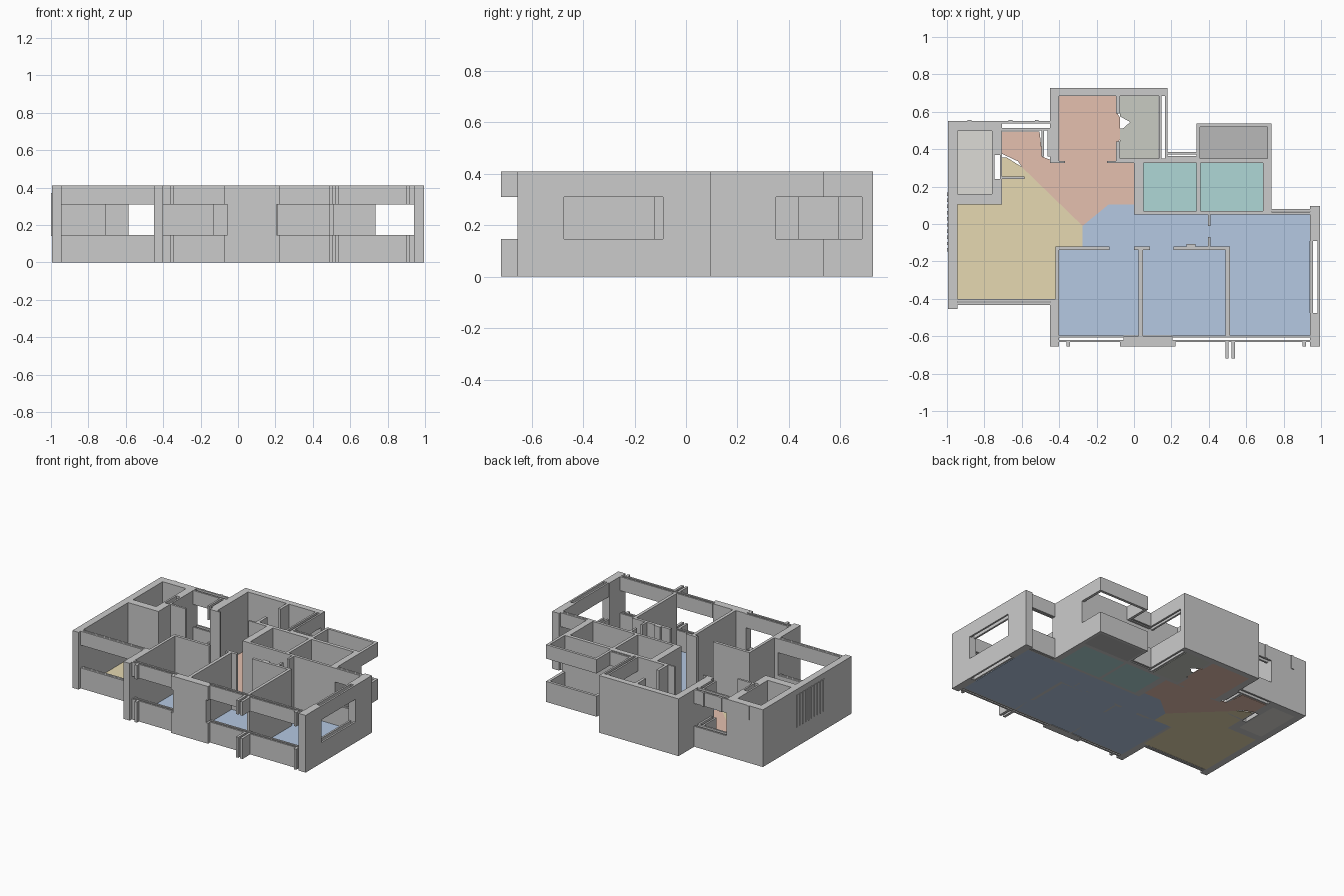
import bpy, bmesh

if "Cube" in bpy.data.objects:
    bpy.data.objects.remove(bpy.data.objects["Cube"])

H, SILL, HEAD = 0.41, 0.147, 0.31   # wall top, window sill, window head


def prism(name, pts, z0, z1, mat=None):
    """Extrude a plan outline between two heights."""
    bm = bmesh.new()
    face = bm.faces.new([bm.verts.new((x, y, z0)) for x, y in pts])
    res = bmesh.ops.extrude_face_region(bm, geom=[face])
    top = [v for v in res["geom"] if isinstance(v, bmesh.types.BMVert)]
    bmesh.ops.translate(bm, verts=top, vec=(0, 0, z1 - z0))
    bmesh.ops.recalc_face_normals(bm, faces=bm.faces[:])
    me = bpy.data.meshes.new(name)
    bm.to_mesh(me)
    bm.free()
    ob = bpy.data.objects.new(name, me)
    bpy.context.collection.objects.link(ob)
    if mat:
        me.materials.append(mat)
    return ob


def rect(x0, x1, y0, y1):
    return [(x0, y0), (x1, y0), (x1, y1), (x0, y1)]


def wall(name, x0, x1, y0, y1, z0=0, z1=H):
    return prism(name, rect(x0, x1, y0, y1), z0, z1)


def bands(name, x0, x1, y0, y1):
    """Sill and lintel with an open window between them."""
    wall(name + "_sill", x0, x1, y0, y1, 0, SILL)
    wall(name + "_lintel", x0, x1, y0, y1, HEAD, H)


def window(name, x0, x1, y0, y1, t=0.013):
    """Window built as an outer and inner skin of sill and lintel."""
    if x1 - x0 > y1 - y0:
        bands(name + "_outer", x0, x1, y0, y0 + t)
        bands(name + "_inner", x0, x1, y1 - t, y1)
    else:
        bands(name + "_outer", x0, x0 + t, y0, y1)
        bands(name + "_inner", x1 - t, x1, y0, y1)


def colour(name, r, g, b):
    m = bpy.data.materials.new(name)
    m.diffuse_color = (r, g, b, 1)
    m.use_nodes = True
    m.node_tree.nodes["Principled BSDF"].inputs["Base Color"].default_value = m.diffuse_color
    return m


# floors
FLOORS = {
    "living_floor": ((.79, .69, .44), [(-.945, -.40), (-.42, -.40), (-.42, -.12), (-.275, -.12),
                     (-.275, -.01), (-.60, .305), (-.68, .355), (-.705, .355), (-.705, .105), (-.945, .105)]),
    "kitchen_floor": ((.78, .53, .43), [(-.275, -.01), (-.135, .105), (0, .105), (0, .325), (-.095, .325),
                      (-.095, .43), (-.075, .45), (-.075, .57), (-.095, .60), (-.095, .685), (-.40, .685),
                      (-.40, .325), (-.49, .36), (-.505, .495), (-.705, .495), (-.705, .375), (-.62, .335), (-.60, .305)]),
    "bedroom_floor": ((.46, .58, .76), [(-.275, -.01), (-.135, .105), (0, .105), (0, .05), (.94, .05),
                      (.94, -.595), (-.40, -.595), (-.40, -.12), (-.275, -.12)]),
    "bath_floor_left": ((.43, .68, .67), rect(.05, .335, .07, .325)),
    "bath_floor_right": ((.43, .68, .67), rect(.355, .69, .07, .325)),
    "utility_floor": ((.58, .60, .54), [(-.075, .35), (.13, .35), (.13, .685), (-.075, .685),
                      (-.075, .575), (-.02, .545), (-.06, .51), (-.075, .51)]),
    "balcony_floor": ((.48, .48, .48), rect(.35, .715, .35, .518)),
    "store_floor": ((.72, .71, .67), rect(-.945, -.76, .16, .497)),
}
for name, (rgb, pts) in FLOORS.items():
    prism(name, pts, 0, .004, colour(name + "_colour", *rgb))

# solid walls: x0, x1, y0, y1
WALLS = {
    "left_wall": (-.995, -.945, -.455, .55),
    "store_back_wall": (-.945, -.705, .497, .55),
    "store_front_wall": (-.945, -.705, .105, .16),
    "store_side_wall_lower": (-.76, -.705, .16, .24),
    "store_side_wall_upper": (-.76, -.705, .37, .497),
    "store_side_skin_left": (-.76, -.747, .24, .37),
    "store_side_skin_right": (-.717, -.705, .24, .37),
    "entry_stub_wall": (-.705, -.585, .24, .255),
    "kitchen_left_wall": (-.45, -.40, .325, .685),
    "kitchen_back_wall": (-.45, .18, .685, .727),
    "kitchen_stub_left": (-.40, -.37, .325, .337),
    "kitchen_stub_right": (-.145, -.095, .325, .337),
    "utility_wall_upper": (-.095, -.075, .59, .685),
    "utility_wall_lower": (-.095, -.075, .325, .44),
    "bath_back_wall": (-.075, .69, .325, .35),
    "bath_left_wall": (0, .05, .05, .325),
    "bath_middle_wall": (.333, .355, .07, .325),
    "bath_front_wall": (.05, .69, .05, .07),
    "bath_right_wall": (.69, .735, .05, .35),
    "right_wall_back": (.94, .995, -.09, .095),
    "right_wall_front": (.94, .995, -.655, -.475),
    "living_corner_wall": (-.45, -.40, -.655, -.40),
    "living_bedroom_wall": (-.42, -.40, -.40, -.14),
    "bedroom_door_wall_left": (-.42, -.13, -.14, -.12),
    "front_pier": (-.055, .205, -.655, -.60),
    "bedroom_wall_left": (.025, .048, -.60, -.14),
    "bedroom_wall_left_head": (0, .085, -.14, -.12),
    "bedroom_wall_right": (.49, .512, -.60, -.14),
    "bedroom_door_wall_right": (.21, .512, -.14, -.12),
    "hall_jamb_back": (.395, .41, -.01, .05),
    "hall_jamb_front": (.395, .41, -.12, -.07),
    "hall_stub": (.28, .33, -.12, -.108),
}
for name, r in WALLS.items():
    wall(name, *r)

# windows: x0, x1, y0, y1
WINDOWS = {
    "living_window": (-.945, -.45, -.432, -.402),
    "bedroom_window_left": (-.40, -.055, -.632, -.595),
    "bedroom_window_front": (.205, .94, -.632, -.595),
    "bedroom_window_back": (.735, .94, .05, .08),
    "bedroom_window_side": (.945, .995, -.475, -.09),
    "entry_window": (-.705, -.45, .50, .55),
    "entry_side_window": (-.495, -.45, .36, .50),
    "utility_window": (.135, .18, .35, .685),
    "passage_window": (.18, .335, .35, .385),
}
for name, r in WINDOWS.items():
    window(name, *r)

# window end tabs and the party fin on the front
for i, (x, y) in enumerate([(-.352, -.655), (-.065, -.655), (.212, -.655), (.497, -.72), (.53, -.72), (.91, -.655)]):
    bands(f"front_fin_{i}", x - .009, x + .009, y, -.632)

# balcony parapet and head band
bands("balcony_back", .333, .735, .518, .537)
bands("balcony_left", .333, .352, .35, .518)
bands("balcony_right", .715, .735, .35, .518)

# slats on the left wall and small ribs on the back wall
for i in range(10):
    y = .16 - i * .033
    wall(f"left_slat_{i}", -1, -.995, y - .009, y + .009, .14, .37)
for i, x in enumerate((-.88, -.66, -.52)):
    wall(f"back_rib_{i}", x - .01, x + .01, .55, .556, HEAD, H)
